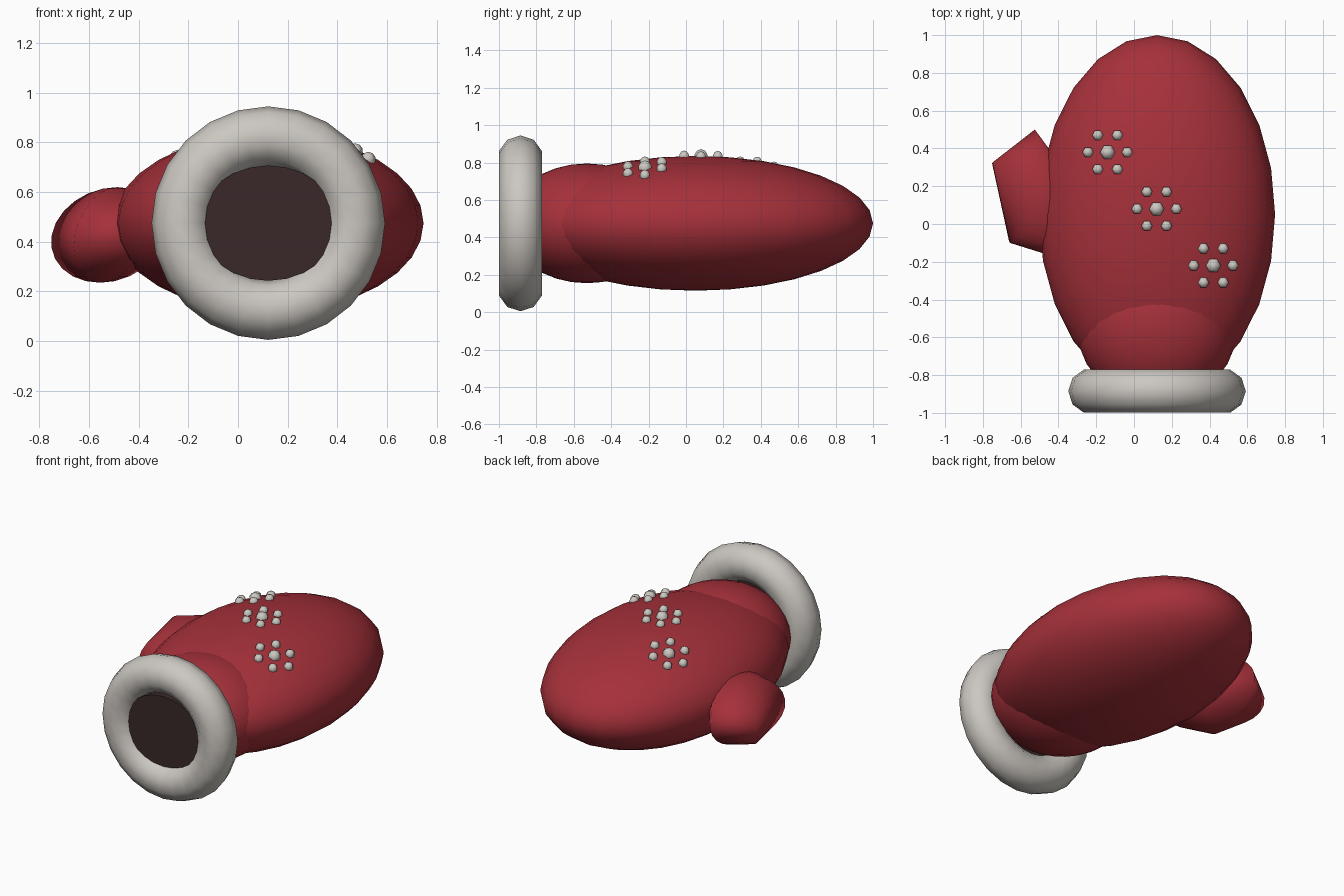
import bpy, bmesh, math
from mathutils import Matrix, Vector

cube = bpy.data.objects.get("Cube")
if cube:
    bpy.data.objects.remove(cube, do_unlink=True)


def material(name, rgb):
    m = bpy.data.materials.new(name)
    m.use_nodes = True
    m.diffuse_color = (*rgb, 1)
    m.node_tree.nodes["Principled BSDF"].inputs["Base Color"].default_value = (*rgb, 1)
    return m


RED = material("red wool", (0.38, 0.03, 0.042))
WHITE = material("off white fluff", (0.6, 0.57, 0.53))
DARK = material("dark lining", (0.042, 0.022, 0.022))


def add_object(name, bm, mat, smooth=True):
    mesh = bpy.data.meshes.new(name)
    for f in bm.faces:
        f.smooth = smooth
    bm.to_mesh(mesh)
    bm.free()
    mesh.materials.append(mat)
    ob = bpy.data.objects.new(name, mesh)
    bpy.context.collection.objects.link(ob)
    return ob


def add_ball(bm, matrix, segments, rings):
    """Add a unit ball whose first meridian lies on local +x, then place it."""
    verts = bmesh.ops.create_uvsphere(bm, u_segments=segments, v_segments=rings, radius=1)["verts"]
    side = max(verts, key=lambda v: v.co.xy.length)
    turn = Matrix.Rotation(-math.atan2(side.co.y, side.co.x), 4, "Z")
    bmesh.ops.transform(bm, matrix=matrix @ turn, verts=verts)


def place(centre, size):
    return Matrix.Translation(centre) @ Matrix.Diagonal((*size, 1))


def ball(name, matrix, mat, segments=24, rings=16):
    bm = bmesh.new()
    add_ball(bm, matrix, segments, rings)
    return add_object(name, bm, mat)


# Hand and wrist
MID_X, MID_Z = 0.122, 0.475
hand_centre = Vector((MID_X, 0.05, MID_Z))
hand_size = Vector((0.625, 0.95, 0.36))
ball("hand", place(hand_centre, hand_size), RED)
ball("wrist", place((MID_X, -0.53, MID_Z), (0.43, 0.425, 0.32)), RED)

# Thumb: a five-sided ball, leaning outwards
thumb = Matrix(((-0.005, -0.24, 0.035, -0.52),
                (0.356, 0.075, 0, 0.144),
                (0, 0, 0.1925, 0.4275),
                (0, 0, 0, 1)))
bm = bmesh.new()
add_ball(bm, thumb, 5, 12)
bmesh.ops.recalc_face_normals(bm, faces=bm.faces)
add_object("thumb", bm, RED)

# Cuff ring
bpy.ops.mesh.primitive_torus_add(location=(MID_X, -0.885, MID_Z), rotation=(math.pi / 2, 0, 0),
                                 major_radius=0.35, minor_radius=0.12,
                                 major_segments=24, minor_segments=10)
cuff = bpy.context.object
cuff.name = "cuff"
cuff.data.materials.append(WHITE)
bpy.ops.object.shade_smooth()

# Dark opening inside the cuff
bm = bmesh.new()
bmesh.ops.create_cone(bm, cap_ends=True, segments=24, radius1=1, radius2=1, depth=1,
                      matrix=place((MID_X, -0.907, MID_Z), (0.28, 0.1, 0.232))
                      @ Matrix.Rotation(math.pi / 2, 4, "X"))
add_object("cuff_opening", bm, DARK, smooth=False)


# Flowers of small beads resting on the back of the hand
def on_hand(x, y):
    u = (x - hand_centre.x) / hand_size.x
    v = (y - hand_centre.y) / hand_size.y
    return Vector((x, y, hand_centre.z + hand_size.z * math.sqrt(1 - u * u - v * v)))


flowers = {"finger_flower": (-0.14, 0.38), "middle_flower": (0.12, 0.08), "wrist_flower": (0.42, -0.22)}
for name, (x, y) in flowers.items():
    bm = bmesh.new()
    add_ball(bm, place(on_hand(x, y) - Vector((0, 0, 0.005)), (0.042,) * 3), 6, 5)
    for i in range(6):
        a = i * math.tau / 6
        spot = on_hand(x + 0.104 * math.cos(a), y + 0.104 * math.sin(a))
        add_ball(bm, place(spot, (0.031,) * 3), 6, 5)
    add_object(name, bm, WHITE)
